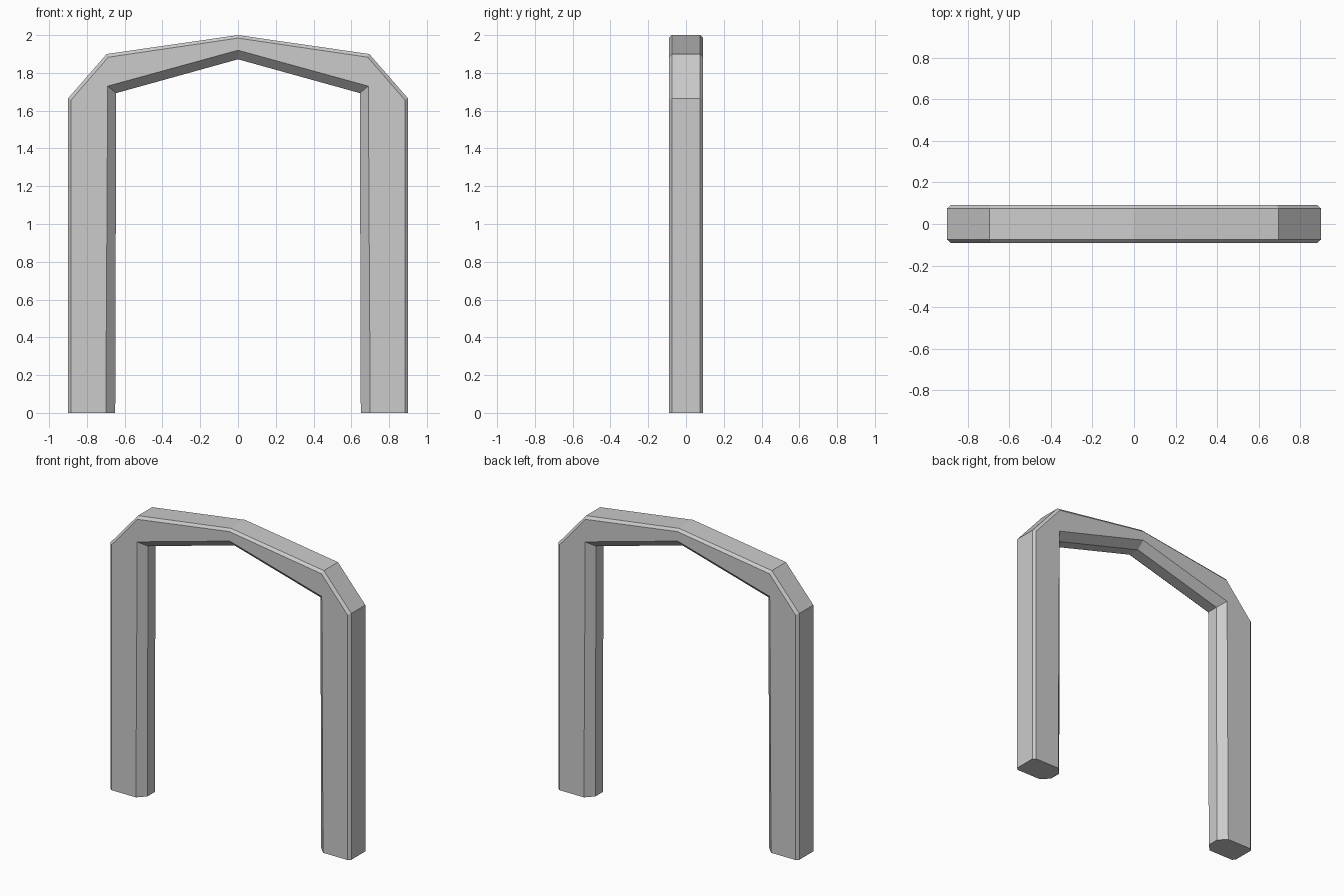
import bpy, bmesh

if "Cube" in bpy.data.objects:
    bpy.data.objects.remove(bpy.data.objects["Cube"])

# Right half of each profile line (x, z), from the foot up to the ridge
OUTER_RIM = [(0.9, 0), (0.9, 1.665), (0.695, 1.9), (0, 2.0)]
OUTER_EDGE = [(0.883, 0), (0.883, 1.657), (0.687, 1.883), (0, 1.984)]
INNER_EDGE = [(0.7, 0), (0.69, 1.73), (0, 1.92)]
INNER_RIM = [(0.65, 0), (0.645, 1.693), (0, 1.872)]

bm = bmesh.new()


def line(half, y):
    """Vertices of a full mirrored profile line at depth y."""
    full = half + [(-x, z) for x, z in reversed(half[:-1])]
    return [bm.verts.new((x, y, z)) for x, z in full]


def strip(a, b):
    """Quads between two lines of equal length."""
    for i in range(len(a) - 1):
        bm.faces.new((a[i], a[i + 1], b[i + 1], b[i]))


# Profile lines on the front (-y) and back (+y)
sides = []
for s in (-1, 1):
    sides.append([line(OUTER_RIM, s * 0.075), line(OUTER_EDGE, s * 0.091),
                  line(INNER_EDGE, s * 0.091), line(INNER_RIM, s * 0.04)])

# Flat arch faces with outer and inner chamfers
for orim, oedge, iedge, irim in sides:
    strip(orim, oedge)
    bm.faces.new(oedge + iedge[::-1])
    strip(iedge, irim)

# Outer and inner rims
front, back = sides
strip(front[0], back[0])
strip(front[3], back[3])

# Octagonal foot caps
for end in (0, -1):
    bm.faces.new([l[end] for l in front] + [l[end] for l in reversed(back)])

bmesh.ops.recalc_face_normals(bm, faces=bm.faces)
mesh = bpy.data.meshes.new("arch_frame")
bm.to_mesh(mesh)
bm.free()
bpy.context.collection.objects.link(bpy.data.objects.new("arch_frame", mesh))
